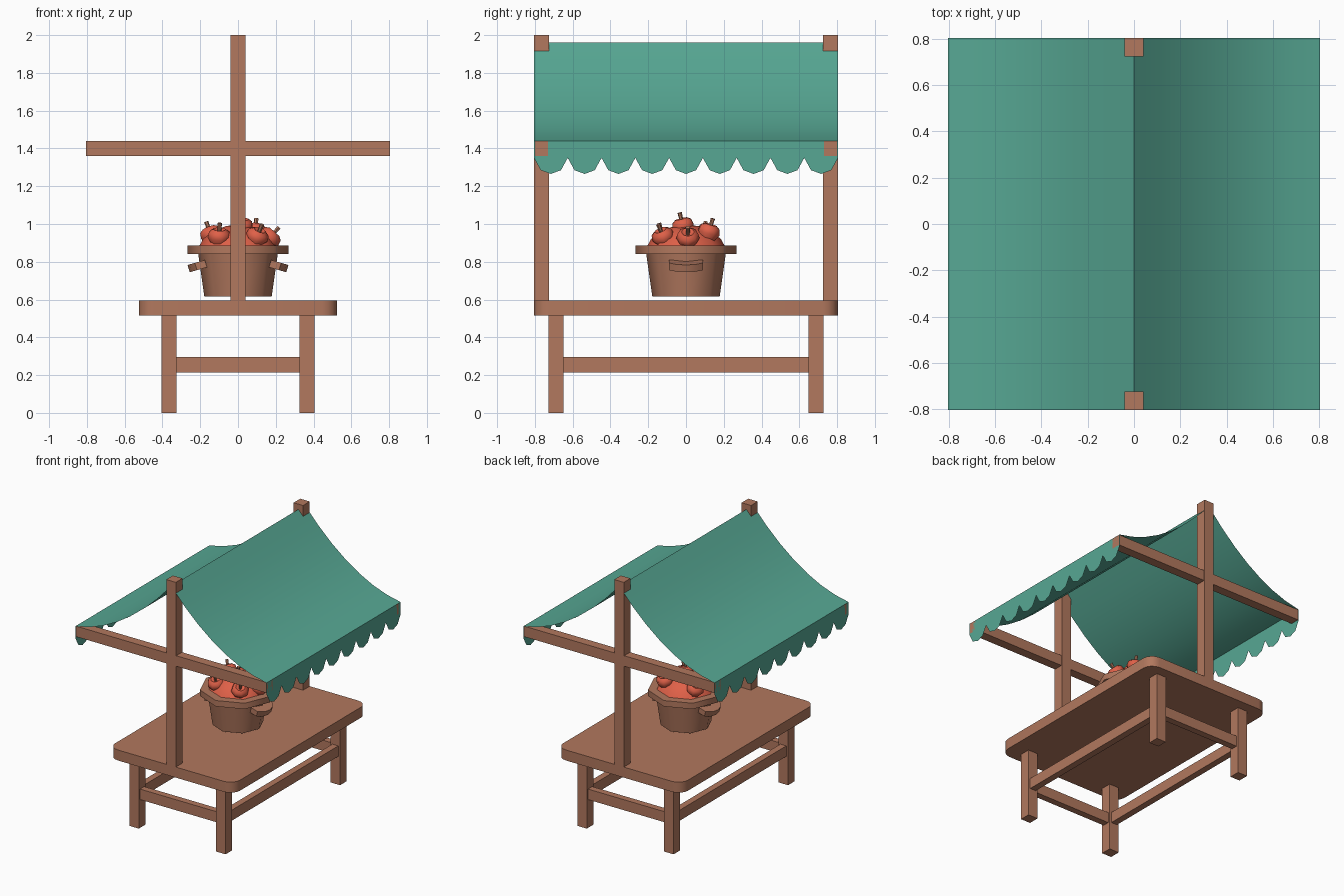
import bpy, bmesh, math
from mathutils import Vector, Matrix

if "Cube" in bpy.data.objects:
    bpy.data.objects.remove(bpy.data.objects["Cube"])


def material(name, rgb):
    m = bpy.data.materials.new(name)
    m.diffuse_color = (*rgb, 1)
    m.use_nodes = True
    m.node_tree.nodes["Principled BSDF"].inputs["Base Color"].default_value = m.diffuse_color
    return m


WOOD = material("brown wood", (0.445, 0.188, 0.112))
CLOTH = material("green cloth", (0.095, 0.39, 0.295))
RED = material("apple red", (0.74, 0.118, 0.065))


def finish(name, bm, mat, smooth=None, normals=True):
    if normals:
        bmesh.ops.recalc_face_normals(bm, faces=bm.faces)
    me = bpy.data.meshes.new(name)
    bm.to_mesh(me)
    bm.free()
    me.materials.append(mat)
    ob = bpy.data.objects.new(name, me)
    bpy.context.collection.objects.link(ob)
    if smooth:
        bpy.ops.object.select_all(action='DESELECT')
        ob.select_set(True)
        bpy.context.view_layer.objects.active = ob
        bpy.ops.object.shade_smooth_by_angle(angle=math.radians(smooth))
    return ob


def box(name, centre, size):
    bm = bmesh.new()
    bmesh.ops.create_cube(bm, size=1, matrix=Matrix.Translation(centre) @ Matrix.Diagonal((*size, 1)))
    return finish(name, bm, WOOD)


def lathe(name, profile, sides, mat, smooth, matrix=Matrix()):
    """Turn (radius, height) points round z; radius 0 makes a pole."""
    bm = bmesh.new()
    rings = []
    for r, z in profile:
        n = sides if r > 0 else 1
        rings.append([bm.verts.new(matrix @ Vector((r * math.cos(math.tau * i / sides),
                                                    r * math.sin(math.tau * i / sides), z)))
                      for i in range(n)])
    for a, b in zip(rings, rings[1:]):
        for i in range(sides):
            j = (i + 1) % sides
            quad = [a[i % len(a)], a[j % len(a)], b[j % len(b)], b[i % len(b)]]
            bm.faces.new(list(dict.fromkeys(quad)))
    return finish(name, bm, mat, smooth)


def plate(name, outline, z0, z1, smooth=None, matrix=Matrix()):
    bm = bmesh.new()
    face = bm.faces.new([bm.verts.new((x, y, z0)) for x, y in outline])
    ext = bmesh.ops.extrude_face_region(bm, geom=[face])
    for v in ext["geom"]:
        if isinstance(v, bmesh.types.BMVert):
            v.co.z = z1
    bm.transform(matrix)
    return finish(name, bm, WOOD, smooth)


# Table top with rounded corners
R = 0.08
outline = []
for k, (sx, sy) in enumerate(((1, 1), (-1, 1), (-1, -1), (1, -1))):
    for i in range(5):
        a = math.pi / 2 * (k + i / 4)
        outline.append((sx * (0.525 - R) + R * math.cos(a), sy * (0.805 - R) + R * math.sin(a)))
plate("table_top", outline, 0.515, 0.595, 35)

# Legs, stretchers, posts and canopy bars
for sx in (-1, 1):
    for sy in (-1, 1):
        box("table_leg", (sx * 0.365, sy * 0.688, 0.2575), (0.08, 0.08, 0.515))
    box("long_stretcher", (sx * 0.365, 0, 0.255), (0.05, 1.30, 0.08))
for sy in (-1, 1):
    box("short_stretcher", (0, sy * 0.688, 0.255), (0.65, 0.05, 0.08))
    box("canopy_post", (0, sy * 0.765, 1.295), (0.08, 0.08, 1.41))
    box("canopy_bar", (0, sy * 0.765, 1.40), (1.61, 0.07, 0.08))

# Sagging cloth canopy, one thin sheet per side, with scalloped valance
W, SEG, SCALLOPS = 0.805, 7, 9
for s, side in ((1, "right"), (-1, "left")):
    bm = bmesh.new()
    prev = None
    for i in range(SEG + 1):
        x = W * i / SEG
        z = 1.96 - 1.15 * x + 0.626 * x * x
        row = [bm.verts.new((s * x, y, z)) for y in (-W, W)]
        if prev:
            f = [prev[0], row[0], row[1], prev[1]]
            bm.faces.new(f if s > 0 else f[::-1])
        prev = row
    finish(side + "_canopy", bm, CLOTH, 35, normals=False)

    bm = bmesh.new()
    scallop = ((0, 1.35), (0.2, 1.285), (0.5, 1.265), (0.8, 1.285))
    edge = [((k + t) / SCALLOPS, z) for k in range(SCALLOPS) for t, z in scallop] + [(1, 1.35)]
    prev = None
    for t, z in edge:
        y = -W + 2 * W * t
        col = [bm.verts.new((s * W, y, z)), bm.verts.new((s * W, y, 1.44))]
        if prev:
            f = [prev[0], col[0], col[1], prev[1]]
            bm.faces.new(f if s > 0 else f[::-1])
        prev = col
    finish(side + "_valance", bm, CLOTH, normals=False)

# Basket body, rim and handles
lathe("basket_body", [(0, 0.615), (0.178, 0.615), (0.213, 0.86), (0, 0.86)], 8, WOOD, 50)
lathe("basket_rim", [(0.20, 0.84), (0.267, 0.84), (0.267, 0.885), (0.20, 0.885), (0.20, 0.84)], 8, WOOD, 50)
for turn in (0, math.pi):
    m = (Matrix.Rotation(turn, 4, 'Z') @ Matrix.Translation((0.17, 0, 0.79))
         @ Matrix.Rotation(math.radians(16), 4, 'Y'))
    plate("basket_handle", [(0, -0.09), (0.055, -0.09), (0.085, -0.05), (0.095, 0),
                            (0.085, 0.05), (0.055, 0.09), (0, 0.09)], -0.02, 0.02, 40, m)

# Heap of apples
lathe("apple_heap", [(0.21, 0.875), (0.185, 0.92), (0.13, 0.965), (0.06, 0.99), (0, 0.995)], 8, RED, 60)
apples = [  # position, then lean of the stem
    ((0.02, -0.015, 0.985), (0.1, -0.25)),
    ((0.165, 0.01, 0.925), (0.9, 0.0)),
    ((0.10, -0.12, 0.93), (0.4, -0.4)),
    ((0.09, 0.12, 0.955), (0.1, 0.3)),
    ((-0.14, 0.09, 0.94), (-0.4, 0.2)),
    ((-0.10, -0.12, 0.93), (0.05, -0.3)),
]
for pos, lean in apples:
    up = Vector((*lean, 1)).to_track_quat('Z', 'Y').to_matrix().to_4x4()
    m = Matrix.Translation(pos) @ up
    lathe("apple", [(0, -0.05), (0.035, -0.046), (0.062, 0.0), (0.055, 0.03),
                    (0.034, 0.044), (0, 0.022)], 8, RED, 50, m)
    lathe("apple_stem", [(0, 0.02), (0.009, 0.02), (0.012, 0.078), (0, 0.078)], 6, WOOD, 50, m)
